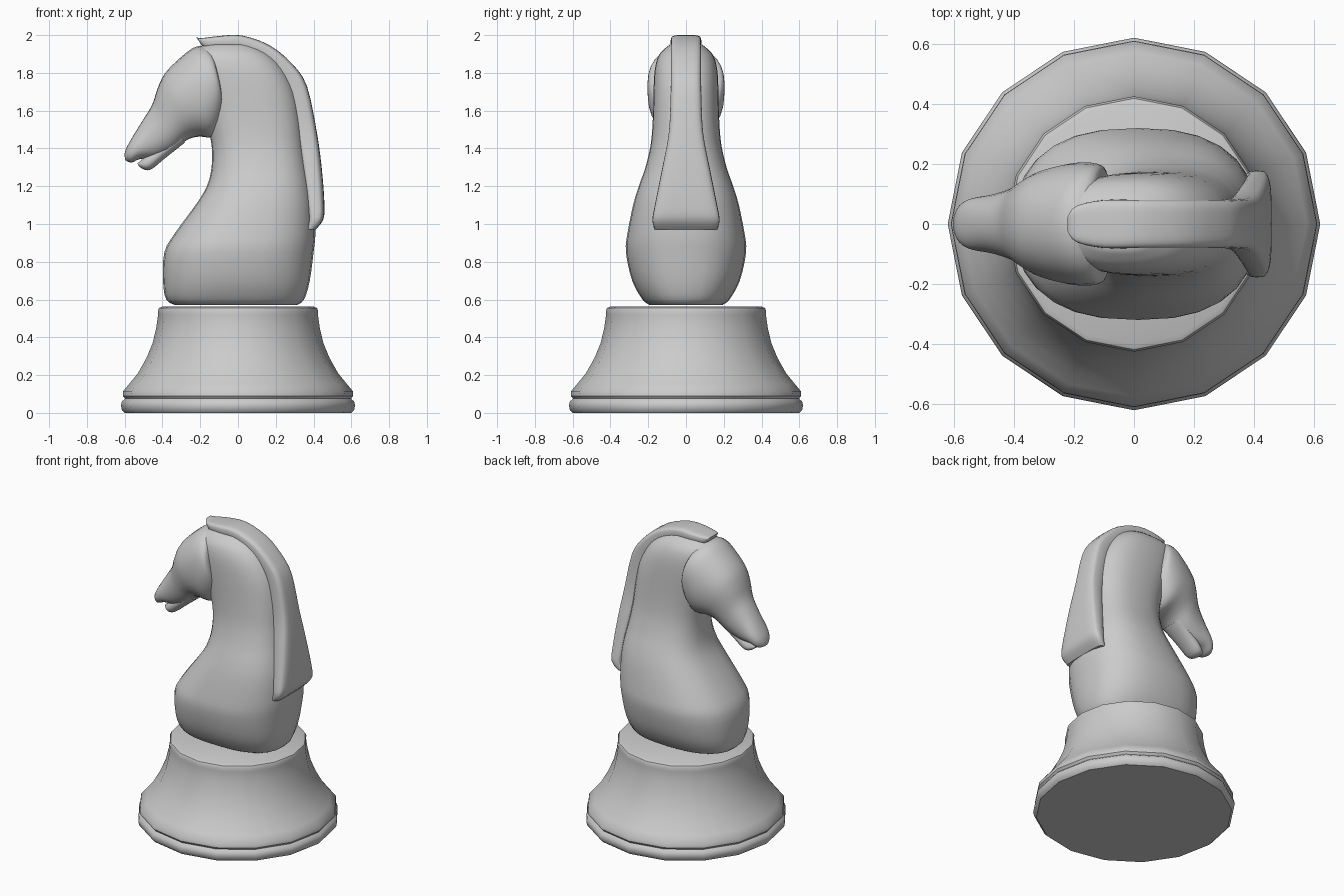
import bpy, bmesh, math

def finish(bm, name, angle):
    bmesh.ops.recalc_face_normals(bm, faces=bm.faces)
    me = bpy.data.meshes.new(name)
    bm.to_mesh(me)
    bm.free()
    ob = bpy.data.objects.new(name, me)
    bpy.context.collection.objects.link(ob)
    bpy.ops.object.select_all(action='DESELECT')
    ob.select_set(True)
    bpy.context.view_layer.objects.active = ob
    bpy.ops.object.shade_smooth_by_angle(angle=math.radians(angle))
    return ob

def skin(bm, rings):
    for a, b in zip(rings, rings[1:]):
        n = len(a)
        for i in range(n):
            j = (i + 1) % n
            bm.faces.new((a[i], a[j], b[j], b[i]))
    bm.faces.new(rings[0])
    bm.faces.new(rings[-1])

def lathe(name, profile, sides):
    bm = bmesh.new()
    rings = [[bm.verts.new((r * math.cos(i * math.tau / sides),
                            r * math.sin(i * math.tau / sides), z))
              for i in range(sides)] for r, z in profile]
    skin(bm, rings)
    return finish(bm, name, 40)

def spline(keys, steps):
    out = []
    for i in range(len(keys) - 1):
        p0, p1, p2 = keys[max(i - 1, 0)], keys[i], keys[i + 1]
        p3 = keys[min(i + 2, len(keys) - 1)]
        for s in range(steps):
            t = s / steps
            out.append([0.5 * (2*b + (c - a)*t + (2*a - 5*b + 4*c - d)*t*t
                               + (3*b - a - 3*c + d)*t**3)
                        for a, b, c, d in zip(p0, p1, p2, p3)])
    return out + [list(keys[-1])]

def loft(name, keys, power, steps=3, sides=28):
    """Each key: edge point A (x, z), opposite edge point B (x, z), half width."""
    bm = bmesh.new()
    rings = []
    for ax, az, bx, bz, w in spline(keys, steps):
        ring = []
        for i in range(sides):
            t = math.tau * i / sides
            c, s = math.cos(t), math.sin(t)
            u = math.copysign(abs(c) ** (2 / power), c)
            v = math.copysign(abs(s) ** (2 / power), s)
            ring.append(bm.verts.new(((ax + bx) / 2 + u * (ax - bx) / 2, w * v,
                                      (az + bz) / 2 + u * (az - bz) / 2)))
        rings.append(ring)
    skin(bm, rings)
    return finish(bm, name, 45)

# Turned sixteen-sided base
lathe("base", [(.60, 0), (.615, .015), (.62, .04), (.615, .06), (.598, .075),
               (.61, .09), (.608, .115), (.575, .155), (.53, .21), (.485, .29),
               (.452, .37), (.433, .45), (.423, .52), (.425, .54), (.418, .555),
               (.40, .563)], 16)

# Chest and neck: front edge, back edge, half width at each height
neck = [(.570, -.33, .31, .19), (.60, -.38, .35, .23), (.70, -.397, .38, .285),
        (.85, -.39, .40, .318), (.95, -.335, .41, .31), (1.10, -.225, .405, .28),
        (1.20, -.165, .39, .25), (1.30, -.14, .37, .215), (1.42, -.14, .35, .187),
        (1.55, -.17, .335, .176), (1.70, -.22, .305, .172), (1.82, -.25, .245, .165),
        (1.90, -.25, .17, .14), (1.95, -.18, .08, .085)]
loft("neck", [(x0, z, x1, z, w) for z, x0, x1, w in neck], 2.5)

# Head from muzzle to cheek
loft("head", [(-.602, 1.365, -.596, 1.338, .025), (-.592, 1.40, -.565, 1.325, .062),
              (-.565, 1.45, -.515, 1.345, .085), (-.51, 1.54, -.43, 1.35, .098),
              (-.455, 1.63, -.34, 1.39, .12), (-.425, 1.72, -.27, 1.445, .15),
              (-.385, 1.80, -.205, 1.463, .178), (-.30, 1.885, -.135, 1.46, .20),
              (-.22, 1.94, -.09, 1.52, .205), (-.15, 1.93, -.072, 1.60, .195),
              (-.12, 1.86, -.08, 1.67, .165)], 2.2)

# Lower lip and jaw
loft("lower_jaw", [(-.532, 1.322, -.525, 1.305, .022), (-.515, 1.335, -.492, 1.286, .05),
                   (-.48, 1.37, -.455, 1.292, .065), (-.42, 1.42, -.39, 1.345, .07),
                   (-.33, 1.48, -.28, 1.432, .08)], 2.2)

# Mane strip from forelock down the back of the neck
loft("mane", [(-.222, 1.99, -.205, 1.965, .03), (-.195, 1.984, -.175, 1.935, .062),
              (-.10, 1.995, -.10, 1.93, .08), (.02, 1.998, .02, 1.92, .08),
              (.17, 1.945, .12, 1.87, .08), (.29, 1.845, .20, 1.79, .08),
              (.365, 1.73, .255, 1.70, .081), (.415, 1.50, .305, 1.48, .09),
              (.443, 1.30, .335, 1.30, .125), (.458, 1.10, .36, 1.10, .165),
              (.45, 1.02, .37, 1.02, .178), (.41, .97, .35, .97, .165)], 4)
